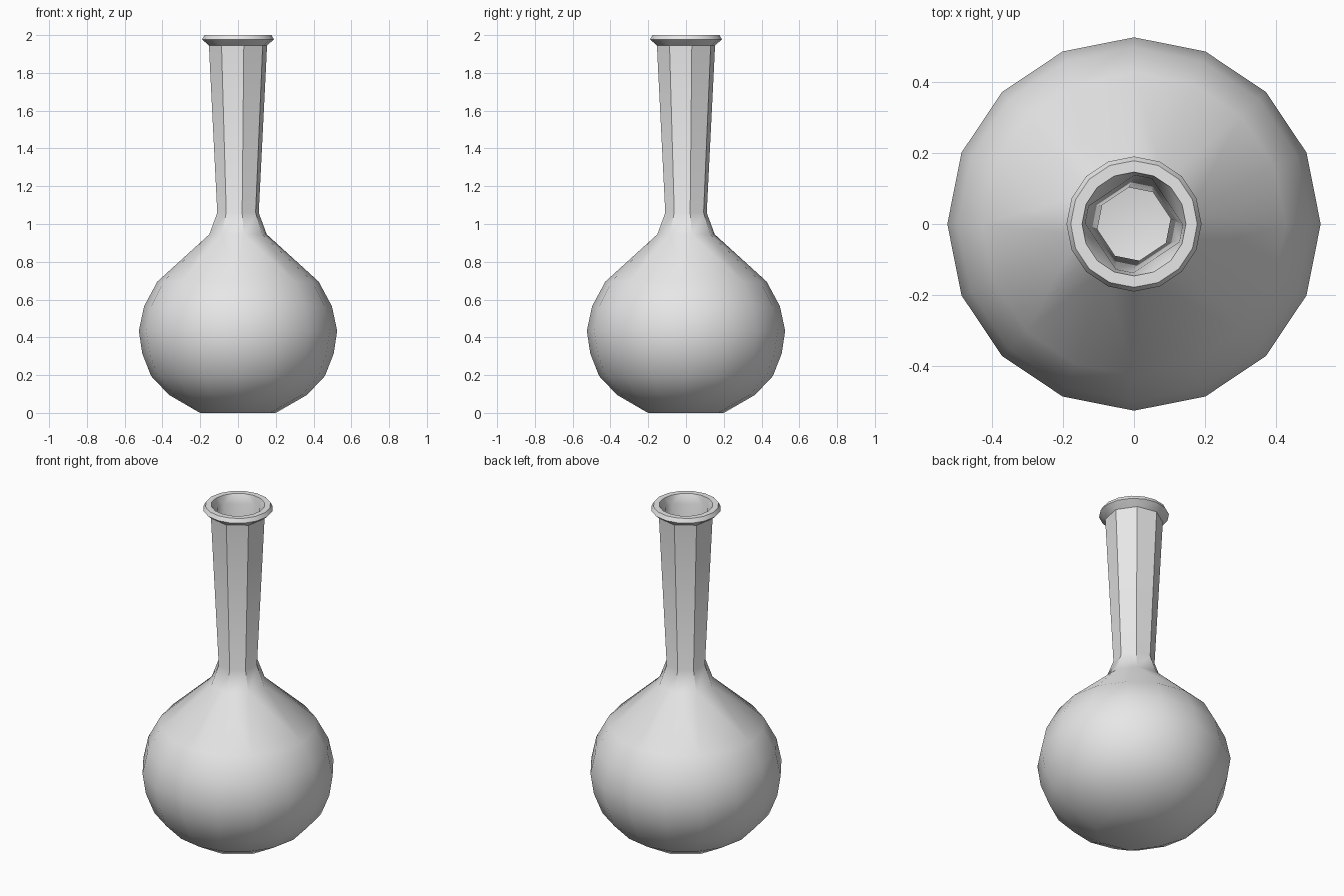
import bpy, bmesh, math

cube = bpy.data.objects.get("Cube")
if cube:
    bpy.data.objects.remove(cube, do_unlink=True)

# Single light grey material
mat = bpy.data.materials.new("light_grey")
mat.use_nodes = True
grey = (0.8, 0.8, 0.8, 1.0)
mat.diffuse_color = grey
mat.node_tree.nodes["Principled BSDF"].inputs["Base Color"].default_value = grey

bm = bmesh.new()


def ring(sides, radius, z, skew=0.0):
    """Round section: 16 sides start on +x, 8 sides sit half a step round.
    Skew pulls the 8 corners together in pairs."""
    verts = []
    for k in range(sides):
        a = 22.5 * k
        if sides == 8:
            a = 11.25 + 45 * k + (skew if k % 2 else -skew)
        a = math.radians(a)
        verts.append(bm.verts.new((radius * math.cos(a), radius * math.sin(a), z)))
    return verts


def join(a, b):
    """Skin two rings, which may have 8 and 16 sides."""
    if len(a) == len(b):
        n = len(a)
        for k in range(n):
            m = (k + 1) % n
            bm.faces.new((a[k], a[m], b[m], b[k]))
        return
    few, many = (a, b) if len(a) < len(b) else (b, a)
    for k in range(8):
        p, q, r = many[2 * k], many[2 * k + 1], many[(2 * k + 2) % 16]
        bm.faces.new((few[k], p, q))
        bm.faces.new((few[k], q, r, few[(k + 1) % 8]))


# Sides, radius, height and skew, from the base up and back down inside
sections = [
    # round bulb
    (8, 0.205, 0.0), (16, 0.365, 0.095), (16, 0.46, 0.195), (16, 0.507, 0.315),
    (16, 0.525, 0.435), (16, 0.497, 0.565), (16, 0.427, 0.695),
    # eight-sided neck
    (8, 0.155, 0.945), (8, 0.112, 1.06), (8, 0.157, 1.945),
    # rim
    (16, 0.19, 1.977), (16, 0.178, 2.0), (16, 0.146, 2.0),
    # inner neck
    (8, 0.137, 1.95, 12), (8, 0.104, 1.05, 3),
    # inner bulb
    (8, 0.14, 0.93), (16, 0.41, 0.685), (16, 0.505, 0.435),
    (16, 0.44, 0.2), (16, 0.35, 0.11), (8, 0.19, 0.02),
]
rings = [ring(*s) for s in sections]
for lower, upper in zip(rings, rings[1:]):
    join(lower, upper)

# Base and inner floor
bm.faces.new(rings[0])
bm.faces.new(rings[-1])
bmesh.ops.recalc_face_normals(bm, faces=bm.faces[:])

mesh = bpy.data.meshes.new("flask")
bm.to_mesh(mesh)
bm.free()
mesh.materials.append(mat)
flask = bpy.data.objects.new("flask", mesh)
bpy.context.collection.objects.link(flask)

# Smooth bulb with crisp neck and rim edges
bpy.ops.object.select_all(action='DESELECT')
flask.select_set(True)
bpy.context.view_layer.objects.active = flask
bpy.ops.object.shade_smooth_by_angle(angle=math.radians(30))
